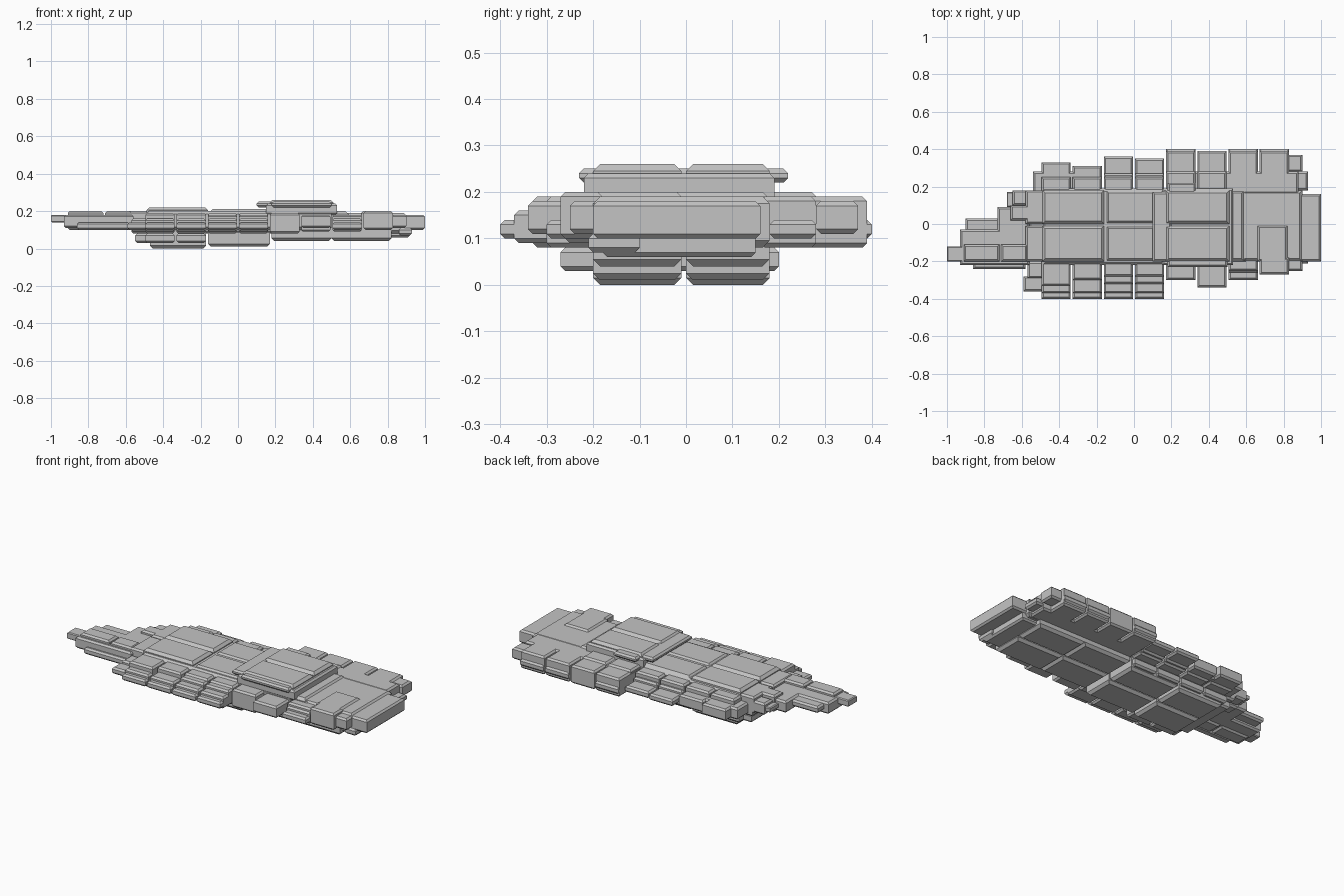
import bpy
import bmesh

if "Cube" in bpy.data.objects:
    bpy.data.objects.remove(bpy.data.objects["Cube"], do_unlink=True)

grey = bpy.data.materials.new("plain hull grey")
grey.use_nodes = True
grey.diffuse_color = (.55, .55, .55, 1)
grey.node_tree.nodes["Principled BSDF"].inputs["Base Color"].default_value = grey.diffuse_color

# Seams along the hull are evenly spaced
BAY = 1 / 6

# Height tiers shared by the plating
SLIM = (.1, .14)
SHELF = (.09, .16)
TRAY = (.11, .18)
TALL = (.08, .19)
FULL = (.1, .2)
DECK = (.2, .26)
DECK_RIM = (.22, .25)
DEEP_KEEL = (0, .11)
AFT_KEEL = (.04, .12)
SIDE_KEEL = (.03, .08)

# Widths shared by the central parts
BEAM = (-.2, .18)
HALVES = {"right": (-.2, -.01), "left": (0, .18)}


def block(name, x, y, z, chamfer=.01):
    """Box with its top and bottom rims chamfered."""
    bm = bmesh.new()
    rings = []
    for height, inset in ((z[0], chamfer), (z[0] + chamfer, 0), (z[1] - chamfer, 0), (z[1], chamfer)):
        left, right = x[0] + inset, x[1] - inset
        near, far = y[0] + inset, y[1] - inset
        corners = ((left, near), (right, near), (right, far), (left, far))
        rings.append([bm.verts.new((px, py, height)) for px, py in corners])
    bm.faces.new(reversed(rings[0]))
    bm.faces.new(rings[-1])
    for low, high in zip(rings, rings[1:]):
        for i in range(len(low)):
            bm.faces.new((low[i - 1], low[i], high[i], high[i - 1]))
    mesh = bpy.data.meshes.new(name)
    bm.to_mesh(mesh)
    bm.free()
    mesh.materials.append(grey)
    bpy.context.collection.objects.link(bpy.data.objects.new(name, mesh))


def bays(name, first, last, y, z, chamfer=.01, gap=.005):
    """One block per bay, with narrow seams between them."""
    for bay in range(first, last):
        span = (bay * BAY + gap, (bay + 1) * BAY - gap)
        block(f"{name}_{bay - first + 1}", span, y, z, chamfer)


def left(name, first, last, reach, tier):
    """Plating on the left flank, rooted in the hull and ending at reach."""
    bays("left_" + name, first, last, (.16, reach), tier)


def right(name, first, last, reach, tier):
    """Plating on the right flank, rooted in the hull and ending at reach."""
    bays("right_" + name, first, last, (-reach, -.18), tier)


# Central hull
block("hull_core", (-.56, .6), BEAM, TALL)
block("hull_waist", (-.49, .5), (-.22, .19), FULL, .015)

# Plates and keel made as right and left pairs
for side, half in HALVES.items():
    block(f"{side}_shoulder_plate", (-.58, -.47), half, FULL)
    block(f"{side}_forward_top_plate", (-.49, -.16), half, (.1, .22), .015)
    block(f"{side}_middle_top_plate", (-.15, .17), half, (.1, .21), .015)
    block(f"{side}_deck", (.17, .51), half, DECK, .015)
    block(f"{side}_forward_keel", (-.47, -.17), half, DEEP_KEEL, .015)
    block(f"{side}_middle_keel", (-.16, .17), half, (.01, .1), .015)
    block(f"{side}_aft_keel", (.18, .5), half, AFT_KEEL, .015)
    block(f"{side}_stern_keel", (.5, .82), half, AFT_KEEL, .015)
block("keel_bow_lip", (-.55, -.45), (-.2, .16), SIDE_KEEL)
block("keel_stern_lip", (.8, .92), (-.18, .15), (.06, .11))
bays("right_side_keel", -3, -1, (-.27, -.18), SIDE_KEEL)
bays("left_side_keel", -3, 1, (.15, .2), SIDE_KEEL)

# Raised deck surround
block("deck_base", (.15, .53), (-.22, .19), (.18, .24))
block("deck_front_lip", (.1, .2), (-.2, .17), DECK_RIM)
block("deck_right_lip", (.18, .5), (-.23, -.17), DECK_RIM)
block("deck_left_lip", (.18, .33), (.15, .22), DECK_RIM)

# Stern
block("stern_body", (.5, .9), BEAM, TALL, .015)
block("stern_end", (.78, 1), (-.2, .16), (.1, .18), .01)
block("stern_collar", (.5, .59), BEAM, FULL, .015)
block("stern_hatch", (.66, .82), (-.2, -.01), FULL)

# Bow
block("bow_tip", (-1, -.9), (-.2, -.12), (.14, .18), .005)
block("bow_spar_front", (-.91, -.72), (-.2, -.11), FULL)
block("bow_spar_rear", (-.71, -.57), (-.2, -.11), FULL)
block("bow_tray", (-.93, -.56), (-.22, -.03), TRAY)
block("bow_right_strip", (-.86, -.58), (-.24, -.19), SLIM)
block("bow_left_nose", (-.9, -.6), (-.04, .03), (.13, .17))
block("bow_middle", (-.73, -.56), (-.12, .09), TRAY)
block("bow_left_step", (-.66, -.53), (.02, .1), FULL)
block("bow_left_cheek", (-.65, -.48), (.1, .18), TRAY)
block("bow_left_fin", (-.68, -.6), (.09, .17), (.13, .16), .005)
block("bow_chin", (-.57, -.46), (-.27, .18), (.08, .12))

# Left flank, forward half
block("left_forward_shelf", (-.54, -.3), (.17, .28), SHELF)
left("forward_rail", -3, 1, .25, TALL)
left("forward_bridge", -1, 1, .27, SHELF)
left("front_pod", -3, -2, .33, SHELF)
left("second_pod", -2, -1, .31, SHELF)
left("third_pod", -1, 0, .36, SLIM)
left("fourth_pod", 0, 1, .35, SLIM)

# Left flank, aft half
block("left_aft_core", (.17, .88), (.16, .28), TALL)
left("aft_inner", 1, 3, .28, FULL)
left("aft_stern", 3, 5, .28, TALL)
left("aft_plate", 1, 5, .39, TALL)
left("aft_pod", 1, 2, .4, SLIM)
left("aft_flange", 3, 5, .4, SLIM)
block("left_aft_corner", (.8, .93), (.18, .28), SLIM)
block("left_aft_tail", (.8, .9), (.28, .37), TRAY)

# Right flank, forward half
right("forward_core", -3, 1, .32, SHELF)
right("front_plate", -3, -2, .33, TALL)
right("second_plate", -2, -1, .3, TALL)
right("second_sill", -2, -1, .33, SHELF)
right("middle_shelf", -1, 1, .35, SHELF)
right("middle_plate", -1, 1, .28, TALL)
right("middle_beam", -1, 1, .32, TRAY)
right("outer_pod", -3, 1, .4, SLIM)
right("outer_cap", -3, 1, .37, SHELF)
block("right_bow_fin", (-.59, -.46), (-.36, -.28), SLIM)
block("right_bow_step", (-.57, -.48), (-.29, -.2), SHELF)

# Right flank, aft half
right("aft_shelf", 1, 4, .26, SHELF)
right("aft_front_plate", 1, 2, .3, TALL)
right("aft_second_plate", 2, 3, .34, TRAY)
right("aft_third_plate", 3, 4, .3, SLIM)
right("aft_third_cap", 3, 4, .25, TRAY)
right("aft_fourth_plate", 4, 5, .27, FULL)
block("right_aft_corner", (.8, .9), (-.25, -.15), TRAY)
block("right_aft_tail", (.86, .93), (-.21, -.1), (.07, .11))
